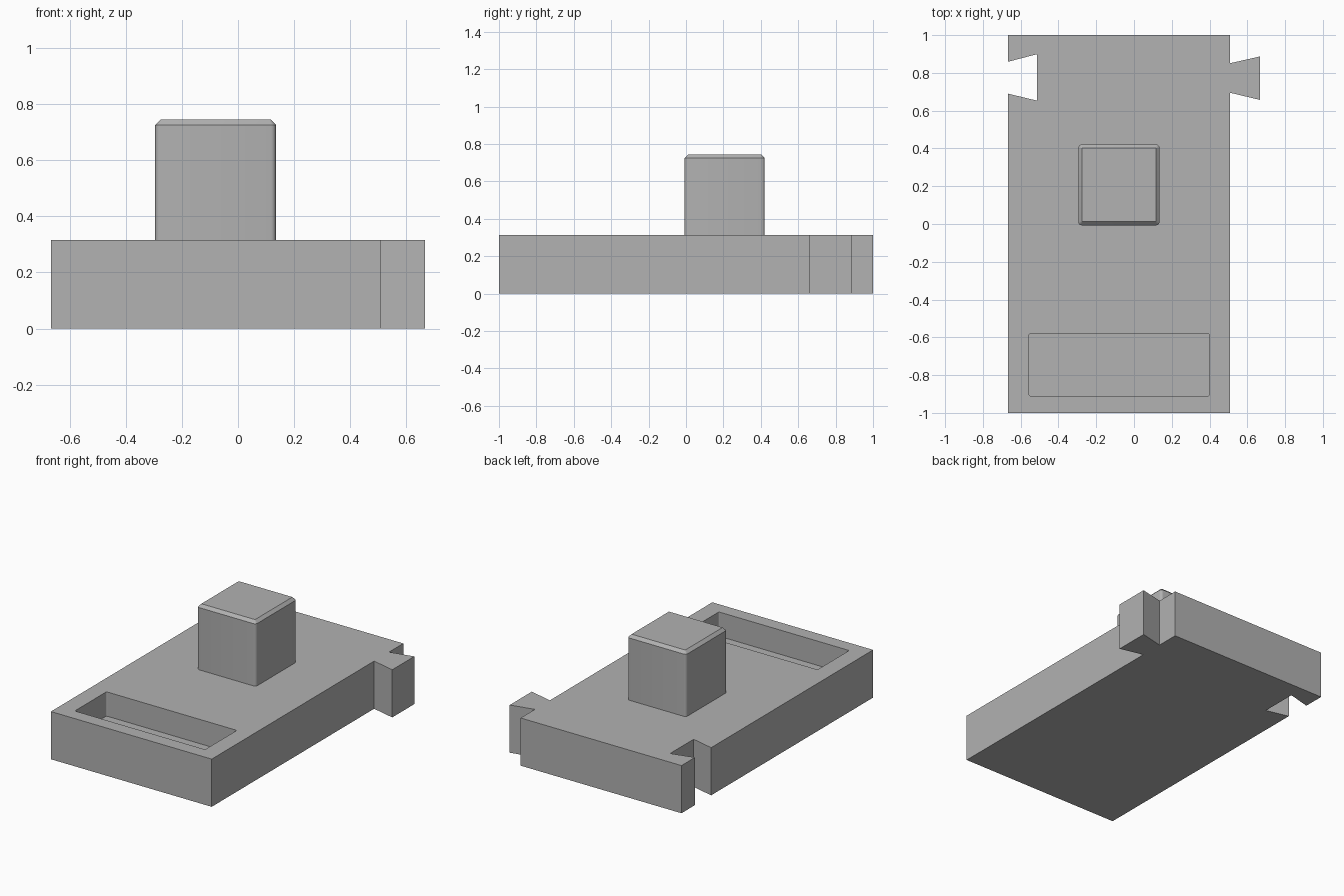
import bpy
import bmesh
import math

default = bpy.data.objects.get("Cube")
if default:
    bpy.data.objects.remove(default, do_unlink=True)

PLATE_TOP = 0.315
GREY = (0.445, 0.445, 0.445, 1)

grey = bpy.data.materials.new("plain grey")
grey.use_nodes = True
grey.diffuse_color = GREY
grey.node_tree.nodes["Principled BSDF"].inputs["Base Color"].default_value = GREY


def rounded_rect(x0, x1, y0, y1, r, steps=4):
    """Counter-clockwise rectangle outline with rounded corners."""
    corners = [(x1 - r, y1 - r), (x0 + r, y1 - r), (x0 + r, y0 + r), (x1 - r, y0 + r)]
    points = []
    for i, (cx, cy) in enumerate(corners):
        for s in range(steps + 1):
            a = (i + s / steps) * math.pi / 2
            points.append((cx + r * math.cos(a), cy + r * math.sin(a)))
    return points


def loft(name, layers):
    """Closed solid through matching outlines, given as (outline, height)."""
    bm = bmesh.new()
    rings = [[bm.verts.new((x, y, z)) for x, y in outline] for outline, z in layers]
    n = len(rings[0])
    bm.faces.new(rings[0][::-1])
    bm.faces.new(rings[-1])
    for low, high in zip(rings, rings[1:]):
        for i in range(n):
            j = (i + 1) % n
            bm.faces.new((low[i], low[j], high[j], high[i]))
    mesh = bpy.data.meshes.new(name)
    bm.to_mesh(mesh)
    bm.free()
    mesh.materials.append(grey)
    obj = bpy.data.objects.new(name, mesh)
    bpy.context.collection.objects.link(obj)
    return obj


def activate(obj):
    bpy.ops.object.select_all(action='DESELECT')
    obj.select_set(True)
    bpy.context.view_layer.objects.active = obj


# Base plate with a dovetail tab on its left and a matching slot on its right
left, right = -0.667, 0.508
tab = [(right, 0.695), (0.667, 0.657), (0.667, 0.887), (right, 0.851)]
slot = [(left, 0.859), (-0.513, 0.899), (-0.513, 0.653), (left, 0.69)]
outline = [(left, -1), (right, -1)] + tab + [(right, 1), (left, 1)] + slot
plate = loft("base_plate", [(outline, 0), (outline, PLATE_TOP)])

# Shallow pocket near the front edge
pocket = rounded_rect(-0.555, 0.398, -0.911, -0.58, 0.008)
cutter = loft("pocket_cutter", [(pocket, 0.155), (pocket, 0.5)])
cutter.hide_render = True
cut = plate.modifiers.new("pocket", 'BOOLEAN')
cut.operation = 'DIFFERENCE'
cut.solver = 'EXACT'
cut.object = cutter
activate(plate)
bpy.ops.object.modifier_apply(modifier=cut.name)
bpy.data.objects.remove(cutter, do_unlink=True)

# Square post with rounded uprights and a chamfered top
body = rounded_rect(-0.295, 0.135, -0.007, 0.421, 0.018)
top = rounded_rect(-0.276, 0.116, 0.012, 0.402, 0.003)
post = loft("post", [(body, PLATE_TOP), (body, 0.726), (top, 0.745)])
activate(post)
bpy.ops.object.shade_smooth_by_angle(angle=math.radians(30))
